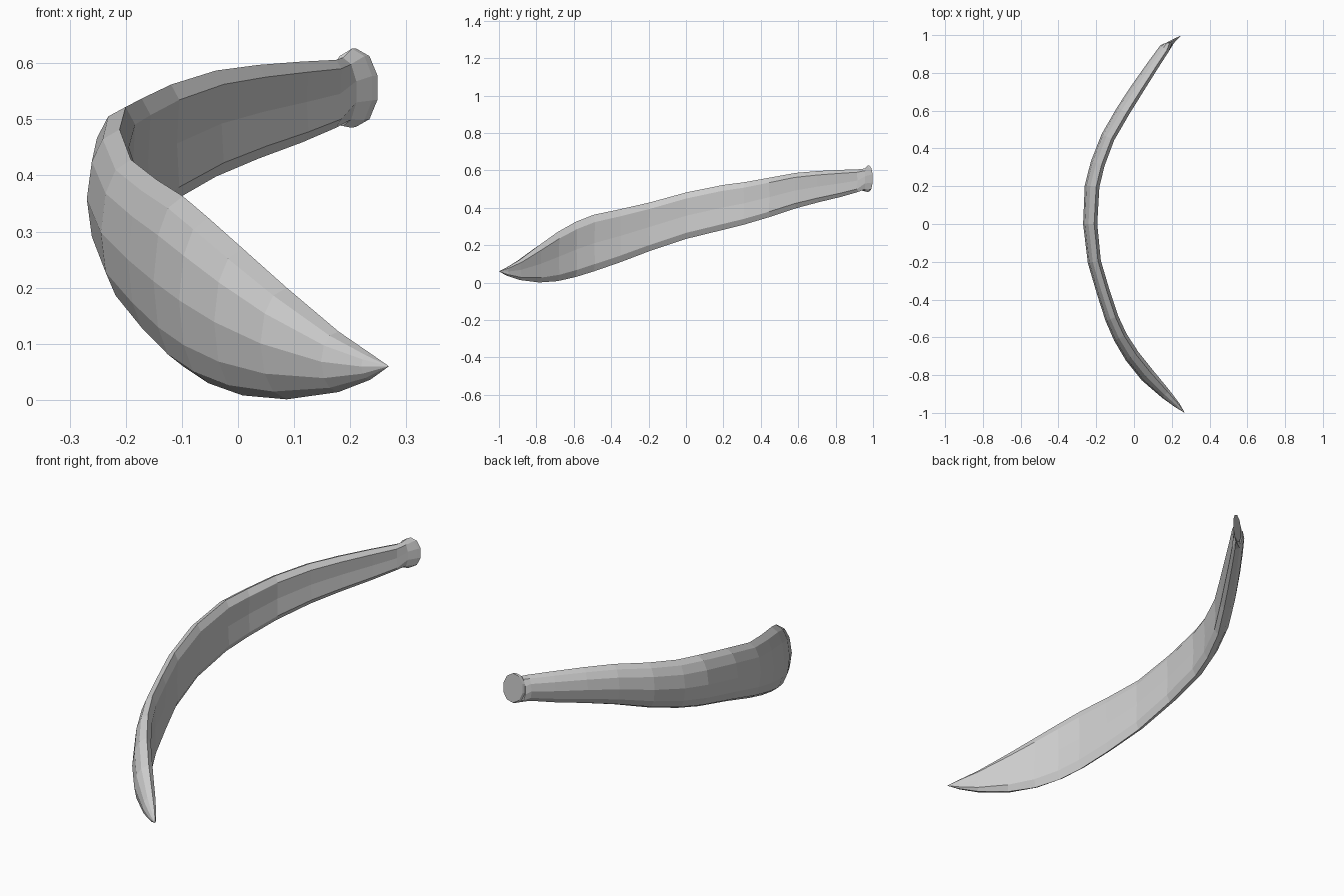
import bpy, bmesh, math
from mathutils import Vector

# Stations along the pod: y, centre x, thickness, bottom z, top z
ROWS = [
    (-0.96, 0.230, 0.030, 0.036, 0.083),
    (-0.90, 0.168, 0.056, 0.014, 0.122),
    (-0.80, 0.070, 0.080, 0.001, 0.200),
    (-0.70, -0.010, 0.080, 0.008, 0.270),
    (-0.60, -0.072, 0.075, 0.030, 0.325),
    (-0.50, -0.117, 0.072, 0.060, 0.363),
    (-0.36, -0.163, 0.070, 0.108, 0.392),
    (-0.20, -0.210, 0.070, 0.168, 0.428),
    (0.00, -0.232, 0.075, 0.234, 0.482),
    (0.20, -0.222, 0.078, 0.282, 0.522),
    (0.32, -0.192, 0.076, 0.311, 0.537),
    (0.46, -0.138, 0.074, 0.352, 0.562),
    (0.60, -0.057, 0.074, 0.398, 0.587),
    (0.72, 0.020, 0.070, 0.430, 0.597),
    (0.84, 0.100, 0.062, 0.459, 0.603),
    (0.93, 0.162, 0.055, 0.485, 0.606),
]
# D-shaped section: bulging outside (u < 0), flat inside with bevelled edges
SECTION = [(0.28, 0.5), (-0.12, 0.43), (-0.38, 0.27), (-0.5, 0), (-0.38, -0.27),
           (-0.12, -0.43), (0.28, -0.5), (0.5, -0.37), (0.44, 0), (0.5, 0.37)]
N = len(SECTION)
OVAL = [(-0.5 * math.sin(2 * math.pi * i / N), 0.5 * math.cos(2 * math.pi * i / N))
        for i in range(N)]

bm = bmesh.new()


def ring(x, y, t, lo, hi, normal, profile):
    return [bm.verts.new((x + normal.x * t * u, y + normal.y * t * u,
                          (lo + hi) / 2 + (hi - lo) * v)) for u, v in profile]


# Curved body
rings = []
for i, (y, x, t, lo, hi) in enumerate(ROWS):
    a, b = ROWS[max(i - 1, 0)], ROWS[min(i + 1, len(ROWS) - 1)]
    n = Vector((b[0] - a[0], a[1] - b[1])).normalized()
    rings.append(ring(x, y, t, lo, hi, n, SECTION))

# Flared stalk end with slanted cap
slant = Vector((0.9, 0.43))
rings.append(ring(0.187, 0.957, 0.050, 0.488, 0.610, Vector((1, 0)), OVAL))
rings.append(ring(0.203, 0.970, 0.084, 0.485, 0.626, slant, OVAL))
rings.append(ring(0.211, 0.980, 0.088, 0.487, 0.626, slant, OVAL))

for a, b in zip(rings, rings[1:]):
    for i in range(N):
        j = (i + 1) % N
        bm.faces.new((a[i], a[j], b[j], b[i]))
bm.faces.new(rings[-1])

# Pointed tip
tip = bm.verts.new((0.269, -1.0, 0.06))
for i in range(N):
    bm.faces.new((rings[0][i], tip, rings[0][(i + 1) % N]))

bmesh.ops.recalc_face_normals(bm, faces=bm.faces)
mesh = bpy.data.meshes.new("curved_pod")
bm.to_mesh(mesh)
bm.free()
bpy.context.collection.objects.link(bpy.data.objects.new("curved_pod", mesh))
